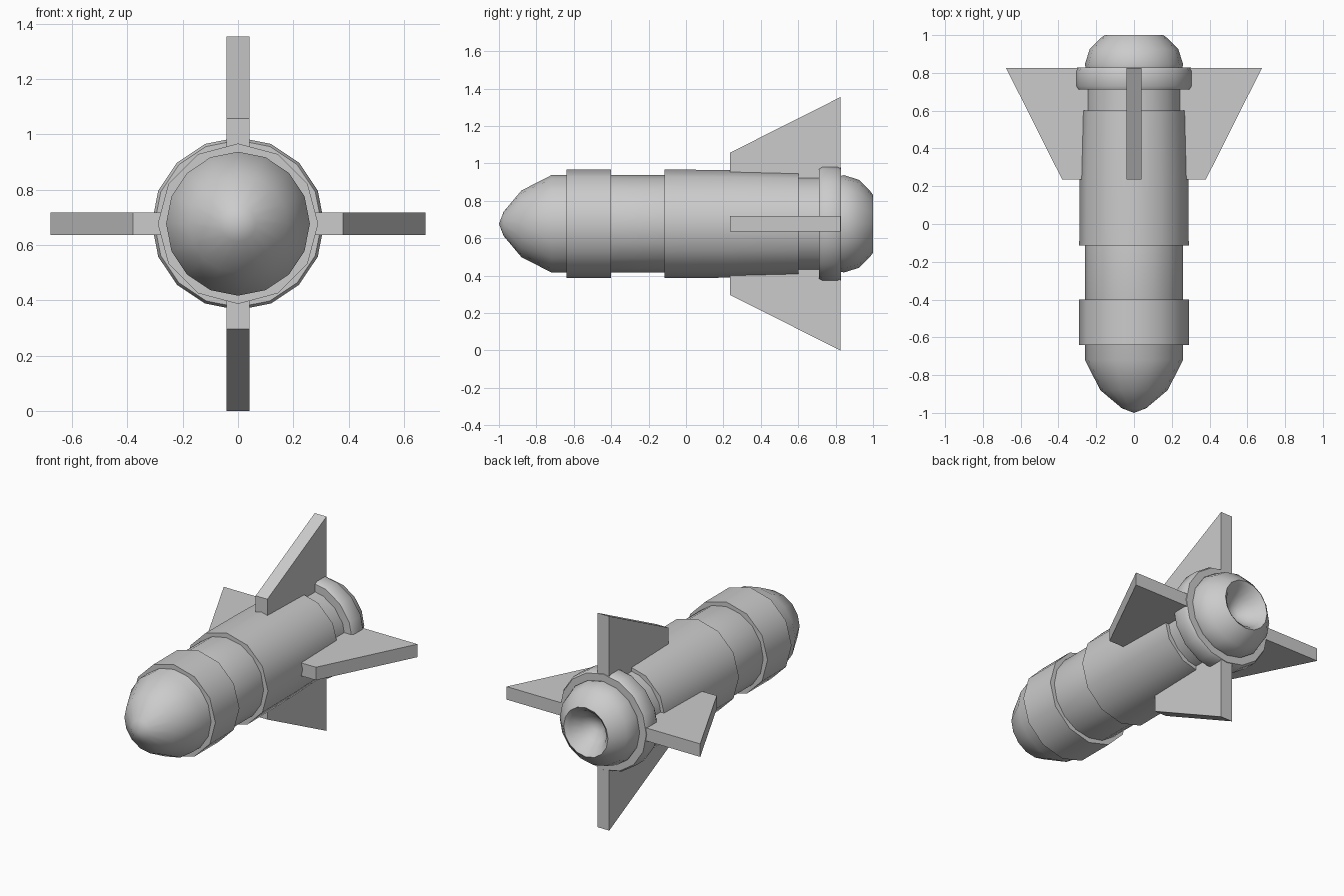
import bpy, bmesh, math
from mathutils import Matrix

if "Cube" in bpy.data.objects:
    bpy.data.objects.remove(bpy.data.objects["Cube"])

CZ = 0.677  # height of the long axis


def finish(name, bm, angle):
    bmesh.ops.remove_doubles(bm, verts=bm.verts, dist=1e-5)
    bmesh.ops.recalc_face_normals(bm, faces=bm.faces)
    me = bpy.data.meshes.new(name)
    bm.to_mesh(me)
    bm.free()
    ob = bpy.data.objects.new(name, me)
    bpy.context.collection.objects.link(ob)
    bpy.ops.object.select_all(action='DESELECT')
    ob.select_set(True)
    bpy.context.view_layer.objects.active = ob
    bpy.ops.object.shade_smooth_by_angle(angle=math.radians(angle))
    return ob


def lathe(name, profile, sides, angle=40):
    """Revolve (y, radius) points around the long axis."""
    bm = bmesh.new()
    rings = []
    for y, r in profile:
        rings.append([bm.verts.new((r * math.sin(2 * math.pi * i / sides), y,
                                    CZ + r * math.cos(2 * math.pi * i / sides)))
                      for i in range(sides)] if r > 0 else [bm.verts.new((0, y, CZ))])
    for a, b in zip(rings, rings[1:]):
        for i in range(sides):
            j = (i + 1) % sides
            quad = [a[i % len(a)], a[j % len(a)], b[j % len(b)], b[i % len(b)]]
            bm.faces.new(list(dict.fromkeys(quad)))
    return finish(name, bm, angle)


# Nose and inner tube
lathe("nose_and_core", [(-1, 0), (-0.975, 0.065), (-0.88, 0.178), (-0.72, 0.26),
                        (-0.10, 0.26), (0.0, 0.252), (0.76, 0.252), (0.76, 0)], 16, 50)

# Raised band behind the nose
lathe("front_band", [(-0.64, 0.24), (-0.64, 0.29), (-0.40, 0.29), (-0.40, 0.24)], 12)

# Main sleeve, tapering slightly to the rear
lathe("main_sleeve", [(-0.115, 0.24), (-0.115, 0.29), (0.24, 0.288), (0.602, 0.279),
                      (0.602, 0.24)], 12)

# Rear collar
lathe("rear_collar", [(0.712, 0.22), (0.712, 0.302), (0.73, 0.312), (0.81, 0.312),
                      (0.828, 0.302), (0.828, 0.22)], 16, 50)

# Rounded nozzle with hollow bowl
lathe("nozzle", [(0.75, 0.22), (0.80, 0.25), (0.845, 0.26), (0.925, 0.235), (0.985, 0.175),
                 (1.0, 0.155), (0.98, 0.13), (0.92, 0.09), (0.88, 0.04), (0.87, 0)], 16, 75)

# Four swept fins
fin_outline = [(0.235, 0.22), (0.235, 0.38), (0.825, 0.677), (0.825, 0.22)]
for k, side in enumerate(("top", "right", "bottom", "left")):
    bm = bmesh.new()
    face = bm.faces.new([bm.verts.new((-0.041, y, r)) for y, r in fin_outline])
    ext = bmesh.ops.extrude_face_region(bm, geom=[face])
    moved = [v for v in ext["geom"] if isinstance(v, bmesh.types.BMVert)]
    bmesh.ops.translate(bm, verts=moved, vec=(0.082, 0, 0))
    bm.transform(Matrix.Translation((0, 0, CZ)) @ Matrix.Rotation(k * math.pi / 2, 4, 'Y'))
    finish(side + "_fin", bm, 30)
